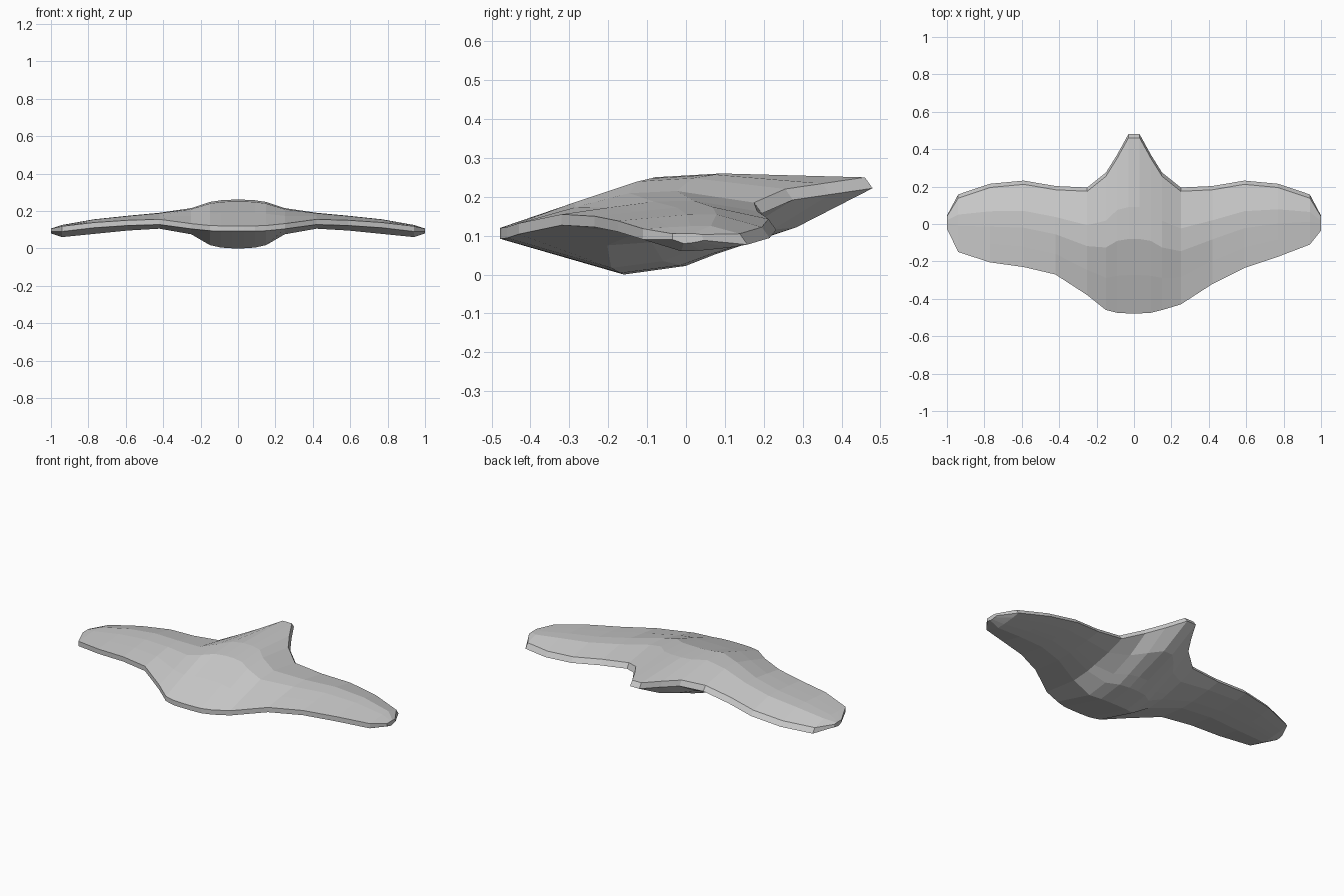
import bpy, bmesh

if "Cube" in bpy.data.objects:
    bpy.data.objects.remove(bpy.data.objects["Cube"])

# Stations from centre to wing tip:
# x, front y (right), front y (left), back y, front rim z, crest z, back rim z, lowest z
STATIONS = [
    (0.03, -0.478, -0.478, 0.480, 0.120, 0.260, 0.250, 0.000),
    (0.09, -0.475, -0.475, 0.371, 0.120, 0.257, 0.234, 0.004),
    (0.15, -0.460, -0.460, 0.275, 0.122, 0.248, 0.220, 0.017),
    (0.25, -0.430, -0.380, 0.195, 0.132, 0.215, 0.185, 0.075),
    (0.42, -0.320, -0.270, 0.203, 0.155, 0.190, 0.163, 0.105),
    (0.59, -0.235, -0.230, 0.232, 0.150, 0.174, 0.143, 0.095),
    (0.77, -0.175, -0.205, 0.215, 0.138, 0.155, 0.122, 0.077),
    (0.94, -0.110, -0.150, 0.158, 0.118, 0.125, 0.105, 0.060),
    (1.00, -0.035, -0.025, 0.045, 0.105, 0.106, 0.103, 0.080),
]


def section(row, side):
    """Closed front-to-back loop through the body at one station."""
    x, yr, yl, yb, zf, zt, zb, low = row
    yf = yr if side > 0 else yl
    crest = min(0.09, yf + 0.65 * (yb - yf))
    rim = 0.028 if x < 0.97 else 0.015
    fl, bl = zf - rim, zb - rim
    inset = 0.02 if x < 0.97 else 0.005

    def along(s):
        return yf + s * (crest - yf)

    pts = [(yf, zf)]
    pts += [(along(s), zf + e * (zt - zf)) for s, e in ((0.36, 0.5), (0.7, 0.93), (1, 1))]
    pts += [(yb - inset, zb), (yb, bl)]
    pts += [((crest + yb) / 2, low + 0.55 * (bl - low))]
    pts += [(along(s), low + e * (bl - low)) for s, e in ((0.98, 0.24), (0.84, 0.1), (0.56, 0))]
    pts += [(yf, fl)]
    return [(side * x, y, z) for y, z in pts]


# Winged body with pointed tail, lofted through all stations
bm = bmesh.new()
loops = [section(r, -1) for r in reversed(STATIONS)] + [section(r, 1) for r in STATIONS]
rings = [[bm.verts.new(p) for p in loop] for loop in loops]
for a, b in zip(rings, rings[1:]):
    for i in range(len(a)):
        j = (i + 1) % len(a)
        bm.faces.new((a[i], a[j], b[j], b[i]))

# Wing tip caps
bm.faces.new(rings[0])
bm.faces.new(rings[-1])
bmesh.ops.recalc_face_normals(bm, faces=bm.faces)

mesh = bpy.data.meshes.new("winged_body")
bm.to_mesh(mesh)
bm.free()
body = bpy.data.objects.new("winged_body", mesh)
bpy.context.collection.objects.link(body)
